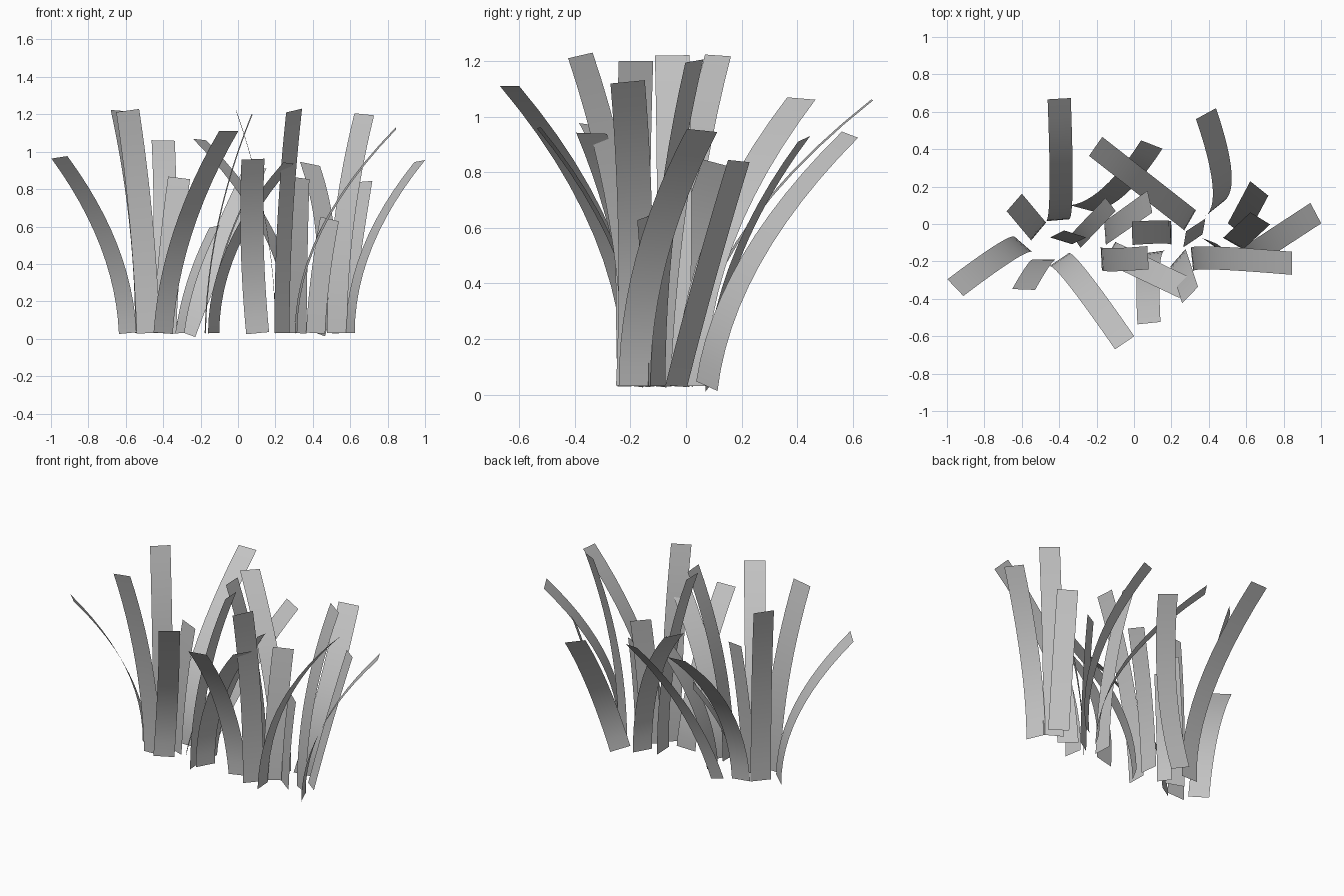
import bpy
import bmesh
from math import radians, cos, sin
from mathutils import Vector

default_cube = bpy.data.objects.get("Cube")
if default_cube:
    bpy.data.objects.remove(default_cube, do_unlink=True)

# One flat colour for every blade
grey = bpy.data.materials.new("plain grey")
grey.use_nodes = True
colour = (0.55, 0.55, 0.55, 1.0)
grey.diffuse_color = colour
grey.node_tree.nodes["Principled BSDF"].inputs["Base Color"].default_value = colour

ROOT_HEIGHT = 0.03
SEGMENTS = 12


def blade(name, root, tip, turn, lean=0.0, bulge=(0, 0), width=0.124):
    """Square-ended ribbon that rises from root and arcs over to tip.
    turn: heading of the ribbon's width; lean: 0 starts upright, 1 is straight."""
    start = Vector((*root, ROOT_HEIGHT))
    end = Vector(tip)
    control = start + (end - start) * lean / 2
    control.z = (start.z + end.z) / 2
    control += Vector((*bulge, 0))
    across = Vector((cos(radians(turn)), sin(radians(turn)), 0))

    bm = bmesh.new()
    previous = None
    for i in range(SEGMENTS + 1):
        t = i / SEGMENTS
        centre = start * (1 - t) ** 2 + control * 2 * t * (1 - t) + end * t * t
        along = ((control - start) * (1 - t) + (end - control) * t).normalized()
        side = (across - along * across.dot(along)).normalized() * width / 2
        row = [bm.verts.new(centre - side), bm.verts.new(centre + side)]
        if previous:
            bm.faces.new((previous[0], previous[1], row[1], row[0])).smooth = True
        previous = row
    mesh = bpy.data.meshes.new(name)
    bm.to_mesh(mesh)
    bm.free()
    mesh.materials.append(grey)
    bpy.context.collection.objects.link(bpy.data.objects.new(name, mesh))


# Right side of the clump
blade("right_outer_blade", root=(-.59, -.11), tip=(-.955, -.34, .97), turn=-41, bulge=(-.02, .03))
blade("right_front_tall_blade", root=(-.48, -.19), tip=(-.59, -.35, 1.22), turn=0, bulge=(-.02, 0))
blade("right_back_tall_blade", root=(-.51, -.04), tip=(-.64, .115, 1.22), turn=50)
blade("right_back_arched_blade", root=(-.41, .02), tip=(-.4, .67, 1.06), turn=5, bulge=(.035, 0))
blade("right_upright_blade", root=(-.39, -.09), tip=(-.315, -.053, .86), turn=-17, lean=.4)
blade("right_front_arched_blade", root=(-.4, -.19), tip=(-.05, -.635, 1.11), turn=34, bulge=(.035, .01))
blade("right_short_blade", root=(-.31, -.09), tip=(-.125, .105, .6), turn=-58, lean=.4, width=.09)
blade("right_back_leaning_blade", root=(-.285, .085), tip=(.095, .425, .92), turn=-13, lean=.3, bulge=(.11, -.04))

# Middle of the clump
blade("middle_thin_tall_blade", root=(-.175, -.185), tip=(.075, -.18, 1.2), turn=93, lean=.1, bulge=(0, -.015))
blade("middle_back_blade", root=(-.155, -.05), tip=(.085, .12, .83), turn=94, lean=.2)
blade("middle_crossing_blade", root=(-.13, -.15), tip=(.27, -.34, .94), turn=61)
blade("middle_front_blade", root=(.105, -.15), tip=(.08, -.53, .96), turn=8, bulge=(-.045, 0))
blade("middle_tall_blade", root=(.2, -.05), tip=(-.01, -.05, 1.22), turn=91, bulge=(0, .015))
blade("middle_back_arched_blade", root=(.3, .02), tip=(-.205, .415, 1.065), turn=60)

# Left side of the clump
blade("left_front_tall_blade", root=(.235, -.18), tip=(.3, -.38, 1.22), turn=49)
blade("left_upright_blade", root=(.315, -.09), tip=(.33, -.005, .86), turn=34, lean=.4)
blade("left_back_curved_blade", root=(.42, .075), tip=(.385, .59, .935), turn=39, bulge=(.12, .06))
blade("left_short_blade", root=(.415, -.11), tip=(.49, -.14, .64), turn=-35, lean=.4)
blade("left_front_arched_blade", root=(.31, -.19), tip=(.845, -.21, 1.125), turn=96, bulge=(0, .025))
blade("left_straight_blade", root=(.55, -.035), tip=(.67, .19, .84), turn=-40, lean=.9)
blade("left_tall_blade", root=(.53, -.105), tip=(.675, .03, 1.2), turn=-30)
blade("left_outer_blade", root=(.6, -.185), tip=(.972, .058, .95), turn=-67)
